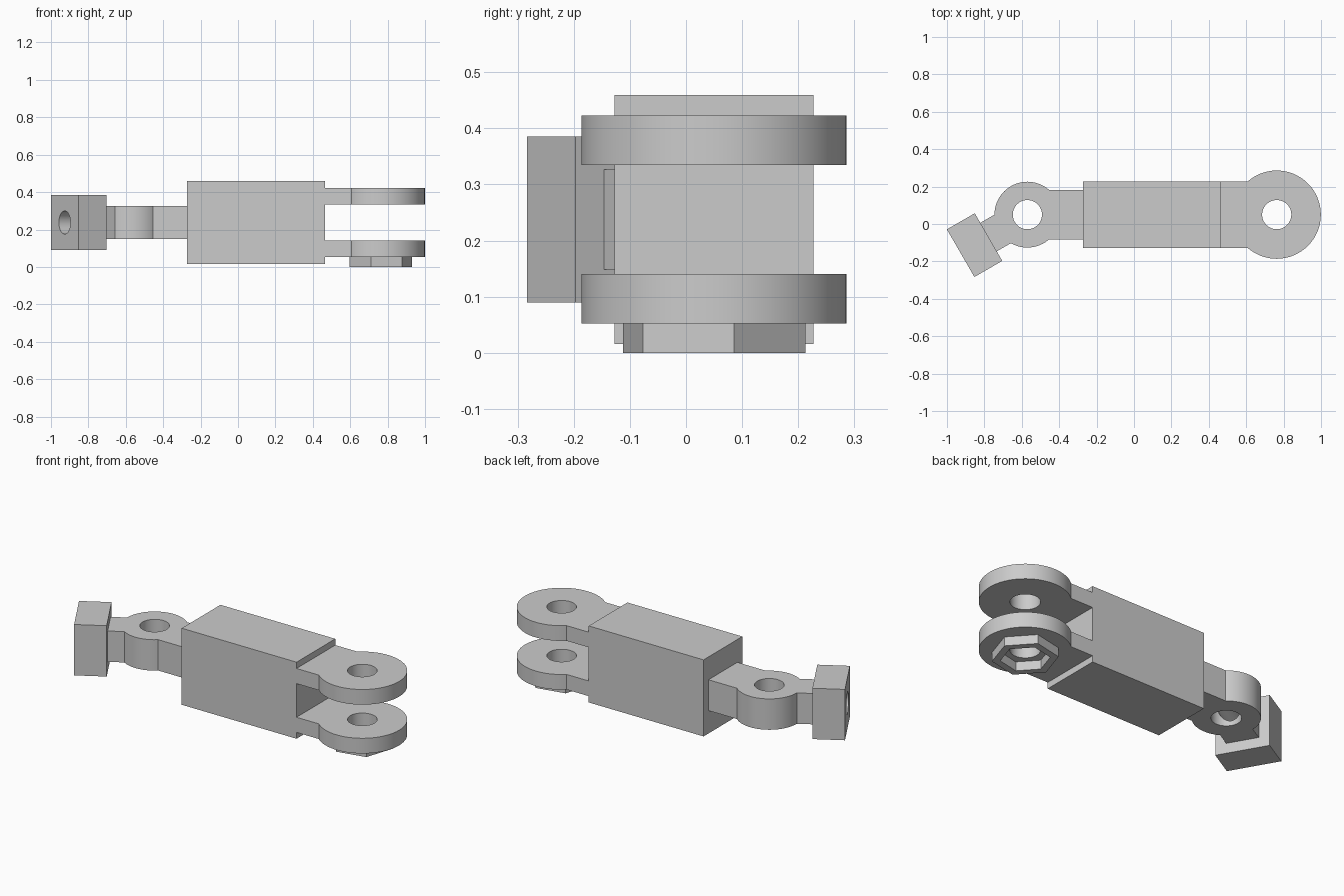
import bpy, bmesh, math
from mathutils import Matrix, Vector

if "Cube" in bpy.data.objects:
    bpy.data.objects.remove(bpy.data.objects["Cube"], do_unlink=True)

# Single plain metal colour
steel = bpy.data.materials.new("light_grey_metal")
grey = (0.6, 0.6, 0.6, 1)
steel.diffuse_color = grey
steel.use_nodes = True
steel.node_tree.nodes["Principled BSDF"].inputs["Base Color"].default_value = grey

AXIS_Y = 0.05
FORK_X, EYE_X = 0.763, -0.57
PIN_R = 0.078
MID_Z = 0.2375


def finish(name, bm):
    mesh = bpy.data.meshes.new(name)
    bm.to_mesh(mesh)
    bm.free()
    mesh.materials.append(steel)
    obj = bpy.data.objects.new(name, mesh)
    bpy.context.collection.objects.link(obj)
    return obj


def box(name, size, centre, turn=0):
    bm = bmesh.new()
    place = Matrix.Translation(centre) @ Matrix.Rotation(turn, 4, 'Z') @ Matrix.Diagonal((*size, 1))
    bmesh.ops.create_cube(bm, size=1, matrix=place)
    return finish(name, bm)


def prism(name, radius, height, centre, sides=64, spin=None):
    bm = bmesh.new()
    place = Matrix.Translation(centre) @ (spin or Matrix())
    bmesh.ops.create_cone(bm, cap_ends=True, segments=sides, radius1=radius,
                          radius2=radius, depth=height, matrix=place)
    return finish(name, bm)


def combine(target, tool, operation):
    tool.hide_render = True
    mod = target.modifiers.new(operation.lower(), 'BOOLEAN')
    mod.operation, mod.solver, mod.object = operation, 'EXACT', tool
    select(target)
    bpy.ops.object.modifier_apply(modifier=mod.name)
    bpy.data.objects.remove(tool, do_unlink=True)


def select(obj):
    bpy.ops.object.select_all(action='DESELECT')
    obj.select_set(True)
    bpy.context.view_layer.objects.active = obj


def smooth(obj):
    select(obj)
    bpy.ops.object.shade_smooth_by_angle(angle=math.radians(25))


# Main block
box("body", (0.737, 0.355, 0.444), (0.0965, AXIS_Y, MID_Z))

# Two fork lugs with pin holes
for label, z in (("lower", 0.096), ("upper", 0.379)):
    lug = prism(label + "_fork_lug", 0.236, 0.088, (FORK_X, AXIS_Y, z))
    combine(lug, box("neck", (0.235, 0.355, 0.088), (0.5825, AXIS_Y, z)), 'UNION')
    combine(lug, prism("pin_cutter", PIN_R, 0.3, (FORK_X, AXIS_Y, z)), 'DIFFERENCE')
    smooth(lug)

# Hexagonal nut socket under the fork
hex_turn = Matrix.Rotation(math.radians(12), 4, 'Z')
nut = prism("nut_socket", 0.171, 0.052, (FORK_X, AXIS_Y, 0.026), 6, hex_turn)
hexes = [v.co - Vector((FORK_X, AXIS_Y, 0.026)) for v in nut.data.vertices]
if min(abs(math.atan2(c.y, c.x) - math.radians(12)) for c in hexes) > 0.01:
    # align a corner with the intended heading
    nut.data.transform(Matrix.Translation((FORK_X, AXIS_Y, 0))
                       @ Matrix.Rotation(math.radians(30), 4, 'Z')
                       @ Matrix.Translation((-FORK_X, -AXIS_Y, 0)))
pocket = nut.copy()
pocket.data = nut.data.copy()
bpy.context.collection.objects.link(pocket)
pocket.data.transform(Matrix.Translation((FORK_X, AXIS_Y, 0.026))
                      @ Matrix.Diagonal((0.75, 0.75, 3, 1))
                      @ Matrix.Translation((-FORK_X, -AXIS_Y, -0.026)))
combine(nut, pocket, 'DIFFERENCE')

# Rod eye with its tongue and the angled arm
angle = math.radians(30)
heading = Vector((-math.cos(angle), -math.sin(angle), 0))
eye_centre = Vector((EYE_X, AXIS_Y, MID_Z))
eye = prism("rod_eye", 0.176, 0.179, eye_centre)
combine(eye, box("tongue", (0.25, 0.265, 0.179), (-0.395, AXIS_Y, MID_Z)), 'UNION')
combine(eye, box("arm", (0.17, 0.176, 0.179), eye_centre + heading * 0.155, angle), 'UNION')
combine(eye, prism("eye_cutter", PIN_R, 0.4, eye_centre), 'DIFFERENCE')

# Angled end block, bored along the arm through to the eye
end = box("end_block", (0.172, 0.294, 0.295), eye_centre + heading * 0.326, angle)
bore_spin = Matrix.Rotation(angle, 4, 'Z') @ Matrix.Rotation(math.pi / 2, 4, 'Y')
for part in (eye, end):
    combine(part, prism("bore_cutter", 0.062, 0.5, eye_centre + heading * 0.25, 48, bore_spin), 'DIFFERENCE')
    smooth(part)
